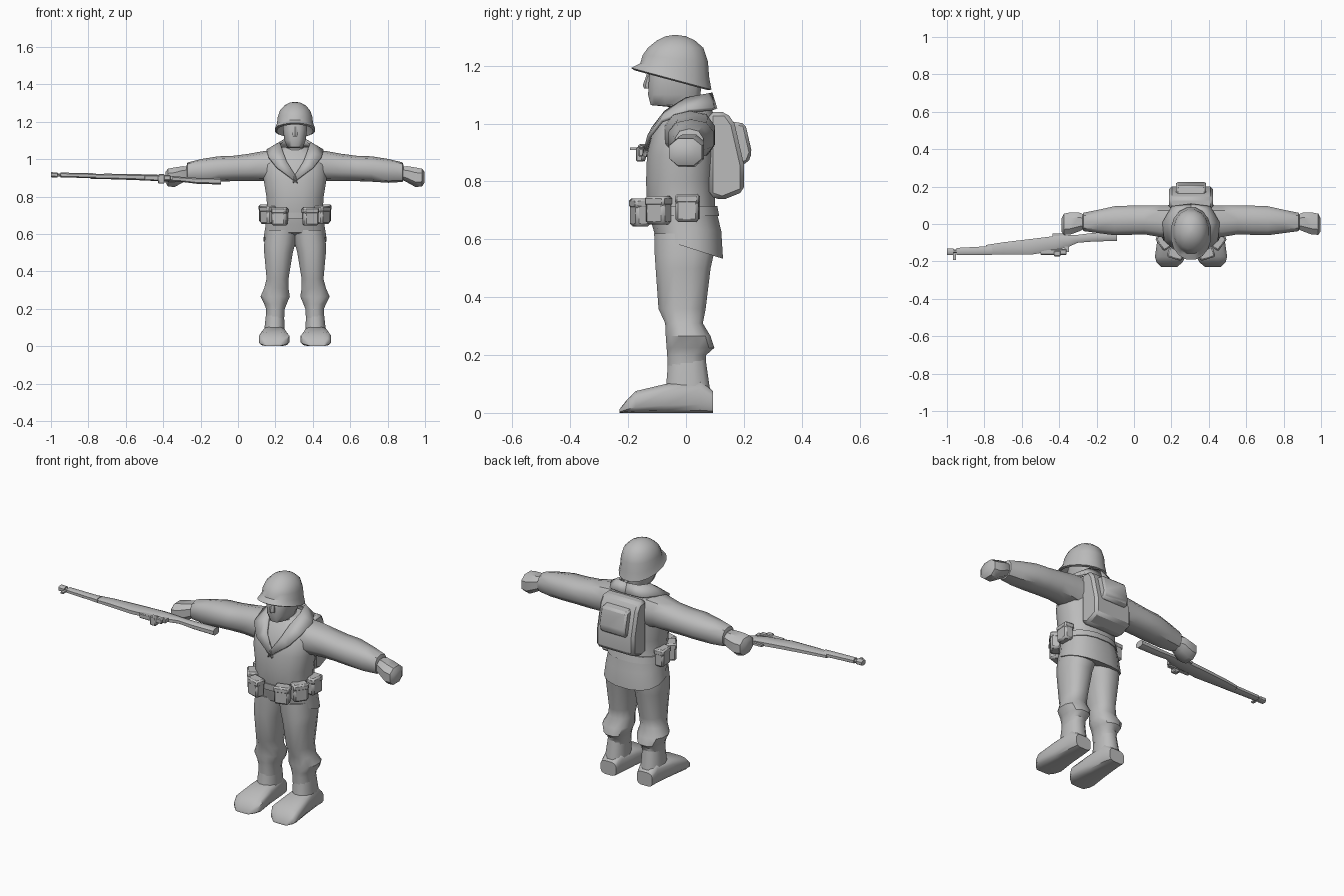
import bpy, bmesh, math
from mathutils import Vector, Matrix

CX = 0.305  # body centre line; body parts use x relative to it
grey = bpy.data.materials.new("plain_grey")
grey.diffuse_color = (0.5, 0.5, 0.5, 1)


def finish(bm, name, x=CX, mirror=False, bevel=0, solid=0, angle=40):
    bmesh.ops.recalc_face_normals(bm, faces=bm.faces[:])
    me = bpy.data.meshes.new(name)
    bm.to_mesh(me)
    bm.free()
    ob = bpy.data.objects.new(name, me)
    bpy.context.collection.objects.link(ob)
    ob.location.x = x
    me.materials.append(grey)
    me.shade_smooth()
    me.set_sharp_from_angle(angle=math.radians(angle))
    if solid:
        m = ob.modifiers.new("thickness", 'SOLIDIFY')
        m.thickness = solid
        m.offset = 0
    if bevel:
        m = ob.modifiers.new("bevel", 'BEVEL')
        m.width = bevel
        m.segments = 1
    if mirror:
        m = ob.modifiers.new("mirror", 'MIRROR')
        m.use_mirror_merge = False
    return ob


def loft(name, axis, rings, n=12, p=2.4, **kw):
    """Skin rounded sections (t, a0, a1, b0, b1[, slope of t along b])."""
    bm = bmesh.new()
    loops = []
    for r in rings:
        t, a0, a1, b0, b1 = r[:5]
        slope = r[5] if len(r) > 5 else 0
        loop = []
        for i in range(n):
            w = math.tau * (i + 0.5) / n
            c, s = math.cos(w), math.sin(w)
            # scale so the outermost points reach the given extents
            k = abs(math.cos(math.pi / n)) ** (2 / p)
            u = math.copysign(abs(c) ** (2 / p), c) / k
            v = math.copysign(abs(s) ** (2 / p), s) / k
            a = (a0 + a1) / 2 + u * (a1 - a0) / 2
            b = (b0 + b1) / 2 + v * (b1 - b0) / 2
            tt = t + slope * (b - (b0 + b1) / 2)
            loop.append(bm.verts.new({'x': (tt, a, b), 'y': (a, tt, b), 'z': (a, b, tt)}[axis]))
        loops.append(loop)
    for l0, l1 in zip(loops, loops[1:]):
        for i in range(n):
            j = (i + 1) % n
            bm.faces.new((l0[i], l0[j], l1[j], l1[i]))
    bm.faces.new(loops[0])
    bm.faces.new(loops[-1])
    return finish(bm, name, **kw)


def sym(rings):
    """Sections symmetric in x: (z, half width, y0, y1[, slope])."""
    return [(r[0], -r[1], r[1]) + tuple(r[2:]) for r in rings]


def box(name, centre, size, turn=0, **kw):
    bm = bmesh.new()
    bmesh.ops.create_cube(bm, size=1, matrix=Matrix.Translation(centre)
                          @ Matrix.Rotation(turn, 4, 'Z') @ Matrix.Diagonal((*size, 1)))
    return finish(bm, name, angle=30, **kw)


def prism(name, outline, half, **kw):
    """Side outline in (y, z) extruded across x."""
    bm = bmesh.new()
    f = bm.faces.new([bm.verts.new((-half, y, z)) for y, z in outline])
    ext = bmesh.ops.extrude_face_region(bm, geom=[f])
    bmesh.ops.translate(bm, vec=(2 * half, 0, 0),
                        verts=[v for v in ext['geom'] if isinstance(v, bmesh.types.BMVert)])
    return finish(bm, name, angle=35, **kw)


# jacket with a longer tail at the back
loft("jacket", 'z', sym([
    (.57, .168, -.105, .128, -.32), (.64, .158, -.118, .122, -.1), (.72, .148, -.135, .1),
    (.80, .153, -.138, .1), (.89, .168, -.135, .105), (.97, .168, -.115, .105),
    (1.025, .14, -.08, .1), (1.065, .08, -.045, .08)]), n=16)

# trouser legs, with bloused cuffs above the boots
loft("trouser_leg", 'z', [
    (.15, .058, .155, -.063, .065), (.20, .055, .155, -.065, .07), (.225, .045, .165, -.067, .098),
    (.265, .028, .185, -.07, .085), (.31, .035, .165, -.072, .058), (.36, .035, .152, -.095, .068),
    (.50, .012, .165, -.105, .085), (.545, .0, .165, -.108, .095), (.62, -.01, .155, -.11, .1)],
    mirror=True)

# boots: shaft and foot
loft("boot_shaft", 'z', [
    (.04, .055, .165, -.08, .09), (.10, .056, .163, -.068, .08), (.20, .06, .152, -.06, .066)],
    mirror=True)
loft("boot_foot", 'y', [
    (-.23, .075, .16, 0, .012), (-.205, .045, .185, 0, .045), (-.175, .03, .193, 0, .075),
    (-.07, .045, .178, 0, .1), (.05, .055, .165, 0, .115), (.093, .065, .16, 0, .075)],
    p=3.6, mirror=True)

# sleeves and fists held straight out
loft("sleeve", 'x', [
    (.08, -.08, .1, .87, 1.045), (.165, -.07, .1, .885, 1.04), (.25, -.055, .1, .885, 1.025),
    (.33, -.058, .098, .885, 1.015), (.41, -.06, .095, .882, 1.012), (.50, -.048, .075, .876, .998),
    (.575, -.038, .06, .88, .98), (.58, -.025, .045, .895, .965)], n=10, mirror=True)
loft("hand", 'x', [
    (.56, -.022, .045, .895, .96), (.60, -.04, .062, .875, .962), (.645, -.056, .062, .85, .955),
    (.68, -.058, .055, .855, .948), (.693, -.04, .03, .875, .93)], n=8, mirror=True)

# head, nose and helmet
loft("head", 'z', sym([
    (1.0, .055, -.05, .055), (1.058, .05, -.06, .05), (1.064, .042, -.122, .045),
    (1.1, .057, -.131, .05), (1.16, .064, -.128, .055), (1.22, .062, -.12, .055)]), p=2.8)
loft("nose", 'z', sym([(1.122, .014, -.143, -.11), (1.132, .016, -.147, -.11),
                       (1.175, .009, -.133, -.11)]), n=6)
loft("helmet", 'z', sym([
    (1.195, .075, -.135, .05, -.2), (1.15, .096, -.178, .075, -.27), (1.155, .108, -.19, .088, -.27),
    (1.185, .097, -.158, .08, -.2), (1.225, .092, -.15, .076, -.1), (1.262, .08, -.132, .06),
    (1.288, .055, -.1, .03), (1.302, .027, -.07, 0), (1.306, .006, -.045, -.03)]), n=16, p=2.1)

# turned-down collar running into notched lapels
inner = [(0, .085, 1.105), (.06, .07, 1.1), (.08, .0, 1.085), (.065, -.07, 1.04),
         (.045, -.112, .985), (-.005, -.142, .905)]
outer = [(0, .102, 1.05), (.1, .092, 1.05), (.15, .01, 1.045), (.142, -.085, 1.01),
         (.098, -.128, .955), (-.012, -.149, .872)]
bm = bmesh.new()
rows = [[bm.verts.new(v) for v in row] for row in (inner, outer)]
for i in range(len(inner) - 1):
    bm.faces.new((rows[0][i], rows[0][i + 1], rows[1][i + 1], rows[1][i]))
finish(bm, "collar_and_lapel", mirror=True, solid=.014)

# backpack with an outer pocket
prism("backpack", [(.08, 1.04), (.14, 1.04), (.168, 1.0), (.2, .86), (.2, .765), (.125, .735),
                   (.08, .75)], .117, bevel=.014)
prism("backpack_pocket", [(.14, 1.01), (.205, 1.0), (.228, .9), (.215, .865), (.18, .855)],
      .08, bevel=.01)

# belt with three ammunition pouches on each side
loft("belt", 'z', sym([(.68, .157, -.137, .115), (.715, .155, -.139, .108)]), n=16)
for i, (x, y, turn) in enumerate([(.082, -.158, .3), (.145, -.095, .95), (.163, .005, 1.5)]):
    box("pouch_%d" % (i + 1), (x, y, .69 + .008 * i), (.08, .055, .092), turn,
        mirror=True, bevel=.01)
    box("pouch_flap_%d" % (i + 1), (x, y, .724 + .008 * i), (.084, .06, .034), turn,
        mirror=True, bevel=.008)

# rifle lying on its side in the hand: sections run along x as (x, y0, y1, z0, z1)
loft("rifle_stock", 'x', [
    (-.79, -.162, -.112, .895, .92), (-.7, -.163, -.098, .893, .922), (-.55, -.164, -.08, .888, .92),
    (-.42, -.142, -.064, .882, .916), (-.35, -.122, -.06, .88, .91), (-.3, -.1, -.058, .878, .905),
    (-.22, -.094, -.048, .868, .9), (-.09, -.09, -.04, .864, .9)], n=8, p=3, x=0)
loft("rifle_barrel", 'x', [(-1, -.155, -.137, .907, .925), (-.6, -.152, -.132, .9, .918)],
     n=8, p=2, x=0)
loft("rifle_handguard", 'x', [(-.95, -.166, -.128, .903, .928), (-.76, -.166, -.118, .897, .924)],
     n=8, p=3, x=0)
loft("muzzle", 'x', [(-1, -.166, -.13, .903, .93), (-.965, -.166, -.13, .902, .929)],
     n=8, p=3, x=0)
box("front_sight", (-.96, -.176, .913), (.016, .035, .008), x=0)
box("receiver", (-.43, -.15, .9), (.14, .03, .028), x=0, bevel=.004)
box("bolt", (-.41, -.158, .894), (.035, .03, .05), x=0, bevel=.004)
box("rear_sight", (-.36, -.135, .9), (.025, .03, .02), x=0)
box("trigger_guard", (-.4, -.06, .895), (.07, .02, .012), x=0)
